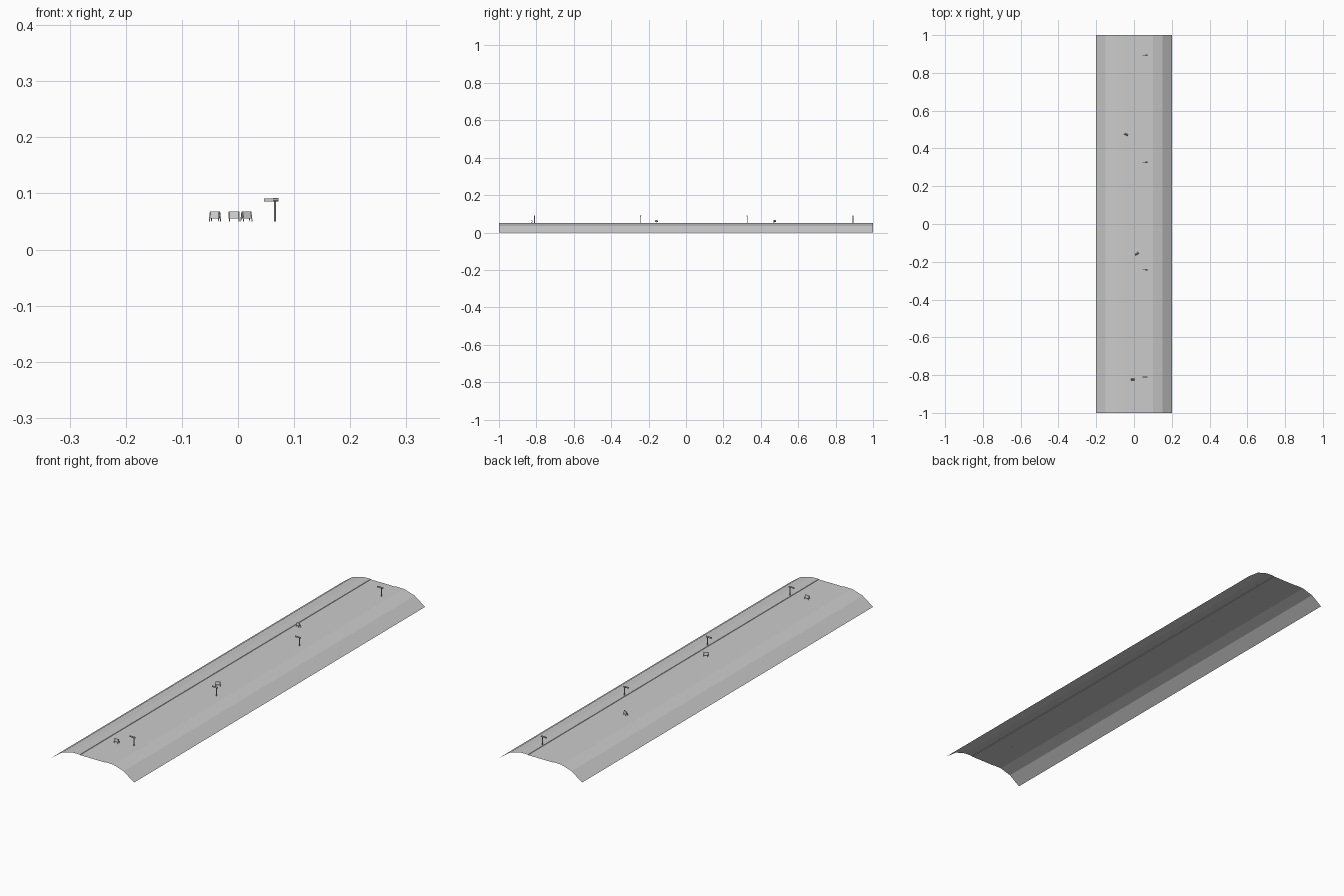
import bpy, bmesh, math
from mathutils import Matrix, Vector

if "Cube" in bpy.data.objects:
    bpy.data.objects.remove(bpy.data.objects["Cube"])

def make(name, bm):
    me = bpy.data.meshes.new(name)
    bm.to_mesh(me)
    bm.free()
    ob = bpy.data.objects.new(name, me)
    bpy.context.collection.objects.link(ob)
    return ob

def box(bm, size, loc, rot=None):
    m = Matrix.Translation(loc) @ (rot or Matrix()) @ Matrix.Diagonal((*size, 1))
    bmesh.ops.create_cube(bm, size=1, matrix=m)

def rod(bm, a, b, r, r2=None, n=8):
    a, b = Vector(a), Vector(b)
    d = b - a
    m = Matrix.Translation((a + b) / 2) @ d.to_track_quat('Z', 'Y').to_matrix().to_4x4()
    bmesh.ops.create_cone(bm, cap_ends=True, segments=n, radius1=r,
                          radius2=r2 or r, depth=d.length, matrix=m)

# Road embankment: open sheet with sloping sides and small kerb steps
half = [(0.2, 0), (0.15, 0.036), (0.1, 0.051), (0.061, 0.052), (0.06, 0.05)]
profile = [(-x, z) for x, z in half] + [(x, z) for x, z in reversed(half)]
bm = bmesh.new()
rows = [[bm.verts.new((x, y, z)) for x, z in profile] for y in (-1, 1)]
for i in range(len(profile) - 1):
    bm.faces.new((rows[0][i], rows[0][i + 1], rows[1][i + 1], rows[1][i]))
make("road_embankment", bm)

# Street lamps along the right kerb
for y in (-0.81, -0.242, 0.327, 0.893):
    bm = bmesh.new()
    rod(bm, (0.066, y, 0.05), (0.066, y, 0.09), 0.002)
    rod(bm, (0.072, y, 0.0885), (0.062, y, 0.0885), 0.0033)
    box(bm, (0.019, 0.004, 0.005), (0.0555, y, 0.0885))
    make("street_lamp", bm)

# A-frame barricades standing on the road
for x, y, ang in ((-0.007, -0.823, 0), (0.015, -0.158, 28), (-0.041, 0.474, -22)):
    bm = bmesh.new()
    for s in (-1, 1):
        tilt = math.atan2(0.005, 0.018)
        box(bm, (0.019, 0.001, 0.0125), (0, s * 0.0022, 0.0615),
            Matrix.Rotation(s * tilt, 4, 'X'))
        for sx in (-1, 1):
            rod(bm, (sx * 0.0085, s * 0.0055, 0.05),
                (sx * 0.0085, s * 0.0008, 0.068), 0.0008, n=4)
    ob = make("barricade", bm)
    ob.location = (x, y, 0)
    ob.rotation_euler.z = math.radians(ang)
